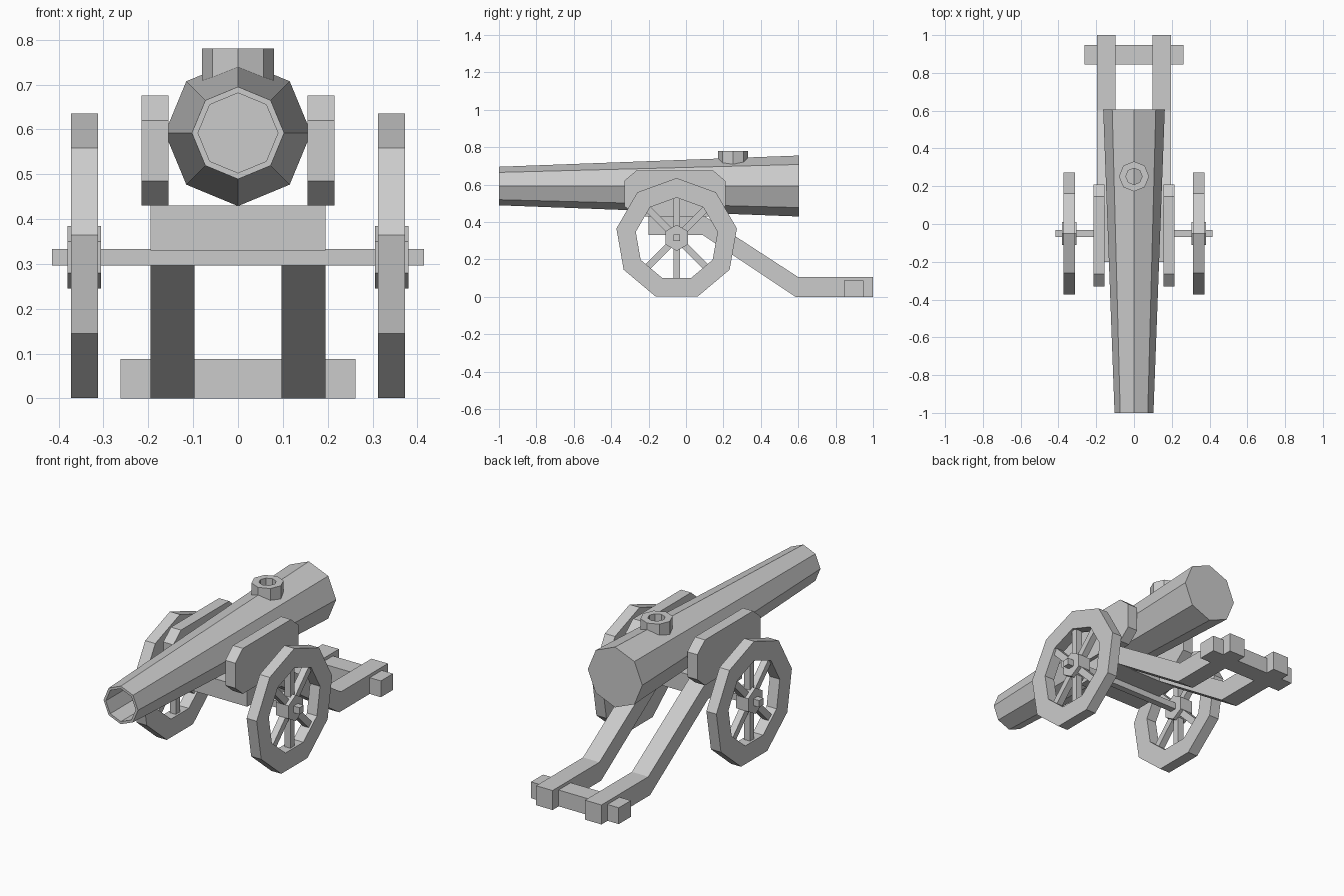
import bpy, bmesh
from math import sin, cos, pi
from mathutils import Vector, Matrix

if "Cube" in bpy.data.objects:
    bpy.data.objects.remove(bpy.data.objects["Cube"])


def finish(name, bm):
    bmesh.ops.recalc_face_normals(bm, faces=bm.faces)
    me = bpy.data.meshes.new(name)
    bm.to_mesh(me)
    bm.free()
    ob = bpy.data.objects.new(name, me)
    bpy.context.collection.objects.link(ob)
    return ob


def box(name, lo, hi):
    bm = bmesh.new()
    lo, hi = Vector(lo), Vector(hi)
    bmesh.ops.create_cube(bm, size=1, matrix=Matrix.Translation((lo + hi) / 2)
                          @ Matrix.Diagonal((*(hi - lo), 1)))
    return finish(name, bm)


def plate(name, outline, x0, x1):
    """Extrude a (y, z) outline from x0 to x1."""
    bm = bmesh.new()
    face = bm.faces.new([bm.verts.new((x0, y, z)) for y, z in outline])
    out = bmesh.ops.extrude_face_region(bm, geom=[face])
    verts = [g for g in out["geom"] if isinstance(g, bmesh.types.BMVert)]
    bmesh.ops.translate(bm, verts=verts, vec=(x1 - x0, 0, 0))
    return finish(name, bm)


def lathe(name, profile, n, place, closed=False):
    """Join n-sided rings given as (radius, height); place maps (a, b, h) to a point."""
    bm = bmesh.new()
    rings = [[bm.verts.new(place(r * sin(2 * pi * i / n), r * cos(2 * pi * i / n), h))
              for i in range(n)] for r, h in profile]
    pairs = list(zip(rings, rings[1:]))
    if closed:
        pairs.append((rings[-1], rings[0]))
    for a, b in pairs:
        for i in range(n):
            j = (i + 1) % n
            bm.faces.new((a[i], a[j], b[j], b[i]))
    if not closed:
        bm.faces.new(rings[0])
        bm.faces.new(rings[-1])
    return finish(name, bm)


# Barrel: tapered octagon with a bore
lathe("barrel", [(0.163, 0.605), (0.103, -1), (0.089, -1), (0.089, 0.3)], 8,
      lambda a, b, h: (a, h, 0.592 + b))

# Vent ring on top of the barrel
lathe("vent_ring", [(0.08, 0.70), (0.08, 0.78), (0.043, 0.78), (0.043, 0.70)], 8,
      lambda a, b, h: (a, 0.252 + b, h), closed=True)

# Carriage bed, axle and rear crossbar
box("carriage_bed", (-0.15, -0.2, 0.33), (0.15, 0.09, 0.43))
box("axle", (-0.415, -0.068, 0.297), (0.415, -0.032, 0.333))
box("rear_crossbar", (-0.262, 0.845, 0), (0.262, 0.948, 0.088))

cheek = [(-0.33, 0.485), (-0.33, 0.62), (-0.265, 0.675), (0.145, 0.675),
         (0.21, 0.62), (0.21, 0.485), (0.145, 0.43), (-0.265, 0.43)]
trail = [(-0.2, 0.33), (-0.2, 0.43), (0.1, 0.43), (0.6, 0.105),
         (1, 0.105), (1, 0), (0.585, 0), (0.09, 0.33)]

for side, s in (("left", -1), ("right", 1)):
    # Side cheeks and trail beams
    plate(side + "_cheek", cheek, s * 0.155, s * 0.215)
    plate(side + "_trail", trail, s * 0.097, s * 0.195)

    # Wheel: nine-sided rim and hexagonal hub
    lathe(side + "_rim", [(0.327, 0.312), (0.327, 0.372), (0.222, 0.372), (0.222, 0.312)], 9,
          lambda a, b, h: (s * h, -0.05 + a, 0.308 + b), closed=True)
    lathe(side + "_hub", [(0.07, 0.305), (0.07, 0.38)], 6,
          lambda a, b, h: (s * h, -0.05 + a, 0.315 + b))

    # Spokes
    for k, turn in enumerate((0, 45, 135, 180, 225, 315)):
        spoke = box(f"{side}_spoke_{k + 1}", (-0.018, -0.018, 0.03), (0.018, 0.018, 0.222))
        spoke.location = (s * 0.342, -0.05, 0.315)
        spoke.rotation_euler.x = turn * pi / 180
